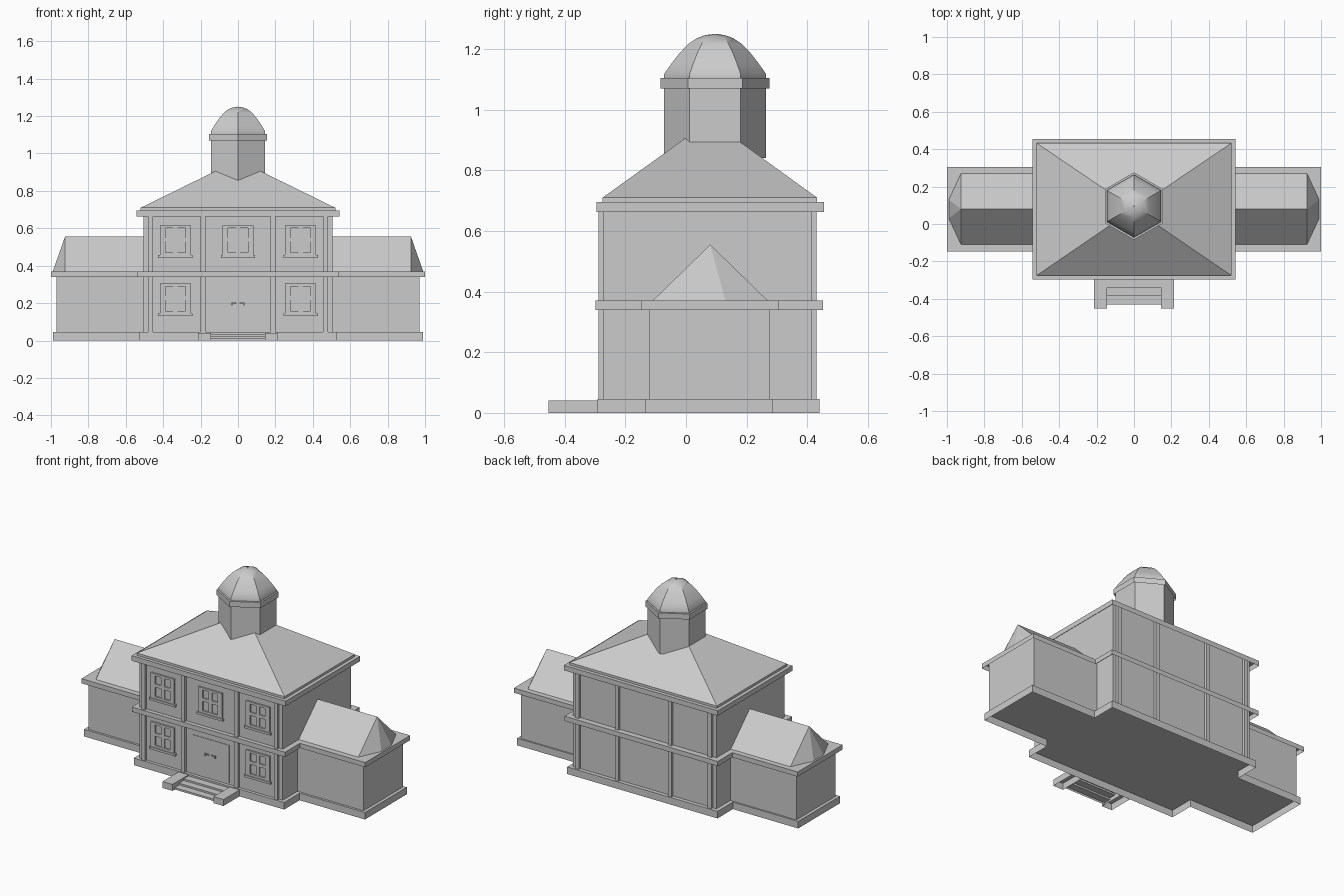
import bpy, bmesh, math
from mathutils import Vector

if "Cube" in bpy.data.objects:
    bpy.data.objects.remove(bpy.data.objects["Cube"])


def mesh_object(name, bm):
    bmesh.ops.recalc_face_normals(bm, faces=bm.faces)
    me = bpy.data.meshes.new(name)
    bm.to_mesh(me)
    bm.free()
    ob = bpy.data.objects.new(name, me)
    bpy.context.collection.objects.link(ob)
    return ob


def boxes(name, specs, drop=()):
    # each spec: x0, x1, y0, y1, z0, z1; drop lists the face directions left open
    bm = bmesh.new()
    for x0, x1, y0, y1, z0, z1 in specs:
        vs = bmesh.ops.create_cube(bm, size=1)["verts"]
        faces = {f for v in vs for f in v.link_faces}
        gone = [f for f in faces if any(f.normal.dot(Vector(d)) > 0.9 for d in drop)]
        for v in vs:
            v.co = Vector((x1 if v.co.x > 0 else x0,
                           y1 if v.co.y > 0 else y0,
                           z1 if v.co.z > 0 else z0))
        bmesh.ops.delete(bm, geom=gone, context="FACES_ONLY")
    return mesh_object(name, bm)


def slab(name, outline, z0, z1, ledge=0):
    # rim and top of an outline, open below; a ledge width keeps only the outer part of the top
    bm = bmesh.new()
    low = [bm.verts.new((x, y, z0)) for x, y in outline]
    high = [bm.verts.new((x, y, z1)) for x, y in outline]
    n = len(outline)
    for i in range(n):
        j = (i + 1) % n
        bm.faces.new((low[i], low[j], high[j], high[i]))
    top = bm.faces.new(high)
    bm.normal_update()
    if ledge:
        bmesh.ops.inset_region(bm, faces=[top], thickness=ledge,
                               use_boundary=True, use_even_offset=True)
        bmesh.ops.delete(bm, geom=[top], context="FACES")
    return mesh_object(name, bm)


def cross(mx, my0, my1, wx, wy0, wy1):
    # plan of the main block plus both wings
    half = [(mx, my0), (mx, wy0), (wx, wy0), (wx, wy1), (mx, wy1), (mx, my1)]
    return half + [(-x, y) for x, y in reversed(half)]


def rect(x, y0, y1):
    return [(-x, y0), (x, y0), (x, y1), (-x, y1)]


def hexagon(r, cy):
    # a corner faces the front
    return [(r * math.sin(i * math.pi / 3), cy - r * math.cos(i * math.pi / 3)) for i in range(6)]


def hex_lathe(name, profile, cy):
    bm = bmesh.new()
    rings = [[bm.verts.new((x, y, z)) for x, y in hexagon(r, cy)] for r, z in profile]
    for a, b in zip(rings, rings[1:]):
        for i in range(6):
            j = (i + 1) % 6
            bm.faces.new((a[i], a[j], b[j], b[i]))
    return mesh_object(name, bm)


UP, DOWN = (0, 0, 1), (0, 0, -1)
FRONT, BACK, MID = -0.272, 0.415, 0.08

# Hollow plinth, walls and mid-height cornice
slab("plinth", cross(0.53, -0.292, 0.44, 0.99, -0.136, 0.285), 0, 0.045)
boxes("main_walls", [(-0.505, 0.505, FRONT, BACK, 0.045, 0.695)], (UP, DOWN))
boxes("left_wing_walls", [(-0.97, -0.505, -0.122, 0.275, 0.045, 0.37)], (UP, DOWN, (1, 0, 0)))
boxes("right_wing_walls", [(0.505, 0.97, -0.122, 0.275, 0.045, 0.37)], (UP, DOWN, (-1, 0, 0)))
slab("lower_cornice", cross(0.54, -0.298, 0.452, 1.0, -0.148, 0.305), 0.34, 0.37, 0.08)

# Upper cornice and hipped roof
slab("upper_cornice", rect(0.542, -0.296, 0.455), 0.663, 0.695, 0.05)
slab("roof_base", rect(0.52, -0.275, 0.432), 0.695, 0.71, 0.01)
bm = bmesh.new()
base = [bm.verts.new((x, y, 0.71)) for x, y in rect(0.52, -0.275, 0.432)]
apex = bm.verts.new((0, MID, 0.965))
for i in range(4):
    bm.faces.new((base[i], base[(i + 1) % 4], apex))
mesh_object("main_roof", bm)

# Wing roofs with faceted outer ends
for s, side in ((-1, "left"), (1, "right")):
    bm = bmesh.new()
    v = [bm.verts.new((s * x, y, z)) for x, y, z in (
        (0.505, -0.11, 0.37), (0.925, -0.11, 0.37), (0.99, 0.03, 0.37), (0.99, 0.13, 0.37),
        (0.925, 0.27, 0.37), (0.505, 0.27, 0.37), (0.925, MID, 0.555), (0.505, MID, 0.555))]
    for idx in ((0, 1, 6, 7), (1, 2, 6), (2, 3, 6), (3, 4, 6), (4, 5, 7, 6)):
        bm.faces.new([v[i] for i in idx])
    mesh_object(side + "_wing_roof", bm)

# Hexagonal drum, ring and dome (smooth up the height, sharp at the corners)
CY = 0.096
hex_lathe("drum", [(0.168, 0.84), (0.168, 1.105)], CY)
slab("drum_ring", hexagon(0.18, CY), 1.07, 1.105, 0.04)
dome = hex_lathe("dome", [(0.168, 1.105), (0.168, 1.118), (0.142, 1.155), (0.116, 1.188),
                          (0.088, 1.217), (0.06, 1.236), (0.032, 1.246), (0.002, 1.25)], CY)
bpy.context.view_layer.objects.active = dome
dome.select_set(True)
bpy.ops.object.shade_smooth_by_angle(angle=math.radians(32))

# Pilasters on the front and the back
pil = []
for s in (-1, 1):
    for x in (0.467, 0.187):
        for y0, y1 in ((-0.288, FRONT), (BACK, 0.431)):
            pil.append((s * x - 0.013, s * x + 0.013, y0, y1, 0.045, 0.695))
boxes("pilasters", pil, (UP, DOWN))


def window(name, cx, z0):
    w, h, f = 0.083, 0.16, 0.03
    z1, zc = z0 + h, z0 + h * 0.52
    y0, y1 = FRONT - 0.01, FRONT
    boxes(name + "_frame", [
        (cx - w, cx - w + f, y0, y1, z0, z1), (cx + w - f, cx + w, y0, y1, z0, z1),
        (cx - w + f, cx + w - f, y0, y1, z0, z0 + 0.014),
        (cx - w + f, cx + w - f, y0, y1, z1 - 0.014, z1)])
    boxes(name + "_bars", [
        (cx - 0.012, cx + 0.012, y0 + 0.002, y1, z0 + 0.014, z1 - 0.014),
        (cx - w + f, cx + w - f, y0 + 0.002, y1, zc - 0.01, zc + 0.01)])
    boxes(name + "_sill", [(cx - 0.092, cx + 0.092, FRONT - 0.016, y1, z0 - 0.014, z0)])


for cx, n in ((-0.335, "left"), (0, "middle"), (0.335, "right")):
    window(n + "_upper_window", cx, 0.456)
    if cx:
        window(n + "_lower_window", cx, 0.144)

# Door with a pair of handles
boxes("door", [(-0.13, 0.13, FRONT - 0.003, FRONT, 0.055, 0.295)])
boxes("door_handles", [b for s in (-1, 1) for b in (
    (s * 0.022 - 0.014, s * 0.022 + 0.014, FRONT - 0.012, FRONT - 0.007, 0.198, 0.204),
    (s * 0.033 - 0.003, s * 0.033 + 0.003, FRONT - 0.012, FRONT, 0.188, 0.204))])

# Entrance steps as a folded strip, with hollow side blocks
bm = bmesh.new()
path = [(-0.43, 0), (-0.43, 0.012), (-0.385, 0.012), (-0.385, 0.023),
        (-0.34, 0.023), (-0.34, 0.034), (-0.292, 0.034)]
rows = [[bm.verts.new((x, y, z)) for x in (-0.145, 0.145)] for y, z in path]
for a, b in zip(rows, rows[1:]):
    bm.faces.new((a[0], a[1], b[1], b[0]))
mesh_object("steps", bm)
boxes("step_blocks", [(-0.215, -0.145, -0.453, -0.292, 0, 0.041),
                      (0.145, 0.215, -0.453, -0.292, 0, 0.041)], (DOWN, (0, 1, 0)))
